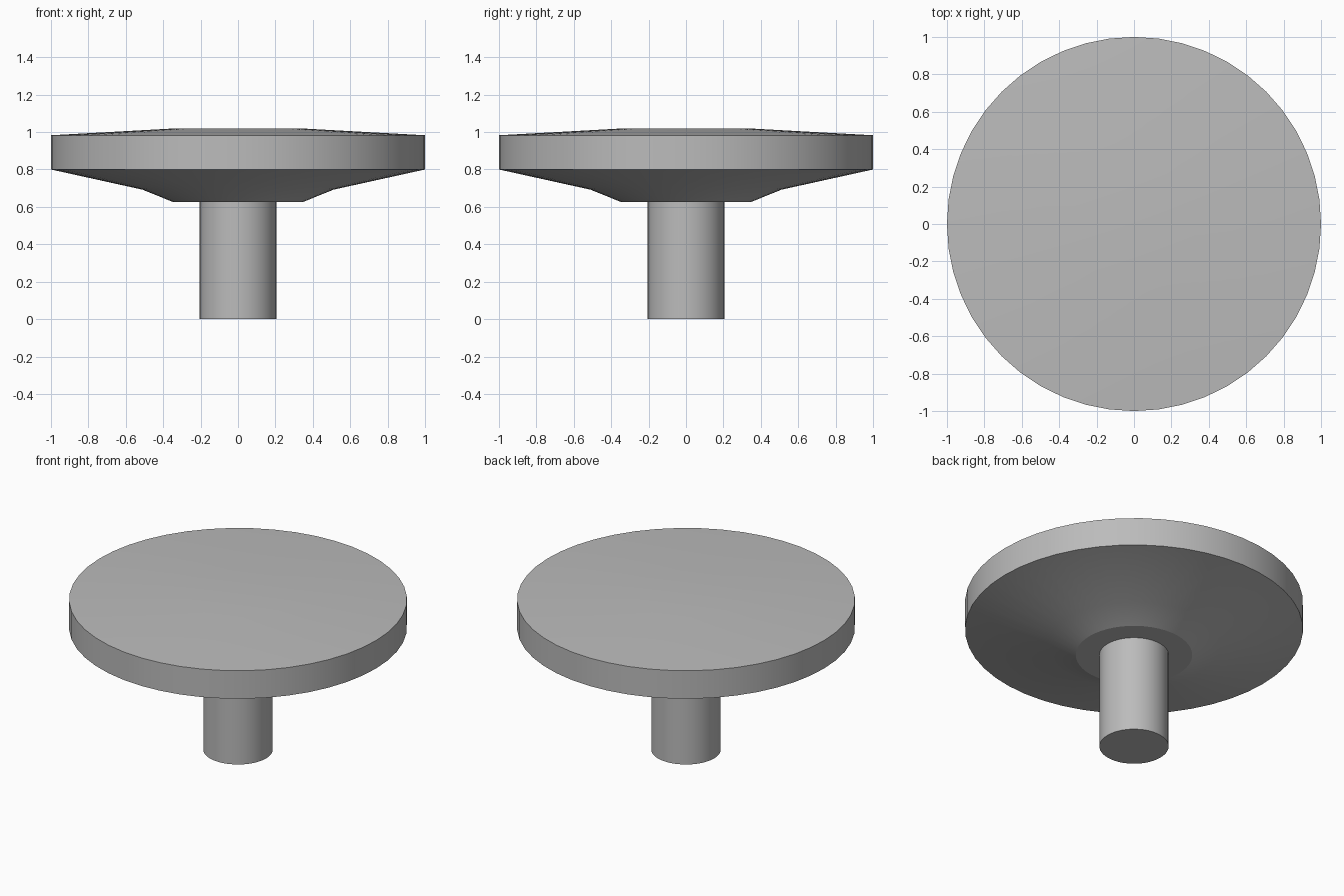
import bpy, bmesh, math

cube = bpy.data.objects.get("Cube")
if cube:
    bpy.data.objects.remove(cube, do_unlink=True)

SEGMENTS = 48

# Plain grey for the whole model
grey = bpy.data.materials.new("plain grey")
grey.use_nodes = True
grey.diffuse_color = (0.5, 0.5, 0.5, 1)
grey.node_tree.nodes["Principled BSDF"].inputs["Base Color"].default_value = (0.5, 0.5, 0.5, 1)


def lathe(name, profile, smooth_angle):
    """Spin a (radius, height) profile around z; both ends lie on the axis."""
    bm = bmesh.new()
    verts = [bm.verts.new((r, 0, z)) for r, z in profile]
    edges = [bm.edges.new(pair) for pair in zip(verts, verts[1:])]
    bmesh.ops.spin(bm, geom=verts + edges, cent=(0, 0, 0), axis=(0, 0, 1),
                   angle=math.tau, steps=SEGMENTS)
    bmesh.ops.remove_doubles(bm, verts=bm.verts, dist=0.0005)
    bmesh.ops.recalc_face_normals(bm, faces=bm.faces)
    mesh = bpy.data.meshes.new(name)
    bm.to_mesh(mesh)
    bm.free()
    mesh.materials.append(grey)
    obj = bpy.data.objects.new(name, mesh)
    bpy.context.collection.objects.link(obj)
    bpy.ops.object.select_all(action="DESELECT")
    obj.select_set(True)
    bpy.context.view_layer.objects.active = obj
    bpy.ops.object.shade_smooth_by_angle(angle=math.radians(smooth_angle))
    return obj


# Round head: flared underside, straight rim, shallow crown
lathe("head", [(0, 0.625), (0.345, 0.625), (0.51, 0.692), (1, 0.8),
               (1, 0.983), (0.33, 1.02), (0, 1.02)], 20)

# Straight stem, run slightly into the head
lathe("stem", [(0, 0), (0.205, 0), (0.205, 0.64), (0, 0.64)], 30)
